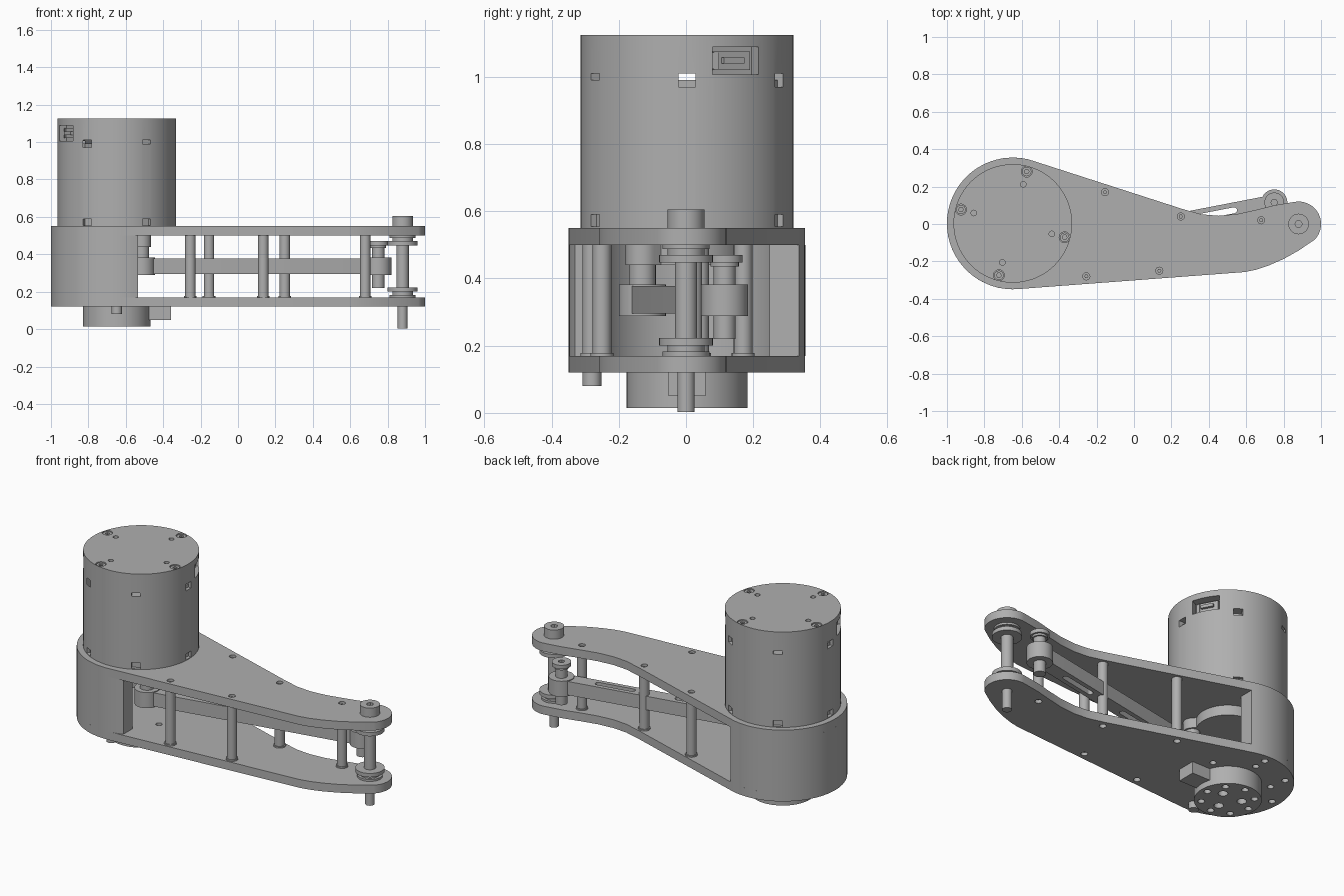
import bpy, bmesh
from math import sin, cos, radians, hypot, atan2
from mathutils import Matrix, Vector

cube = bpy.data.objects.get("Cube")
if cube:
    bpy.data.objects.remove(cube, do_unlink=True)

# One plain grey for the whole assembly
grey = bpy.data.materials.new("machined_grey")
grey.use_nodes = True
COLOR = (0.43, 0.43, 0.43, 1)
grey.diffuse_color = COLOR
grey.node_tree.nodes["Principled BSDF"].inputs["Base Color"].default_value = COLOR

MX, MY = -0.648, 0.003      # motor axis
TX, TY = 0.88, 0.0          # tip axis
BODY_R, PLATE_R = 0.317, 0.352


def finish(name, bm):
    bmesh.ops.recalc_face_normals(bm, faces=bm.faces)
    mesh = bpy.data.meshes.new(name)
    bm.to_mesh(mesh)
    bm.free()
    mesh.materials.append(grey)
    ob = bpy.data.objects.new(name, mesh)
    bpy.context.collection.objects.link(ob)
    return ob


def prism(name, pts, z0, z1):
    bm = bmesh.new()
    face = bm.faces.new([bm.verts.new((x, y, z0)) for x, y in pts])
    new = bmesh.ops.extrude_face_region(bm, geom=[face])["geom"]
    bmesh.ops.translate(bm, vec=(0, 0, z1 - z0),
                        verts=[v for v in new if isinstance(v, bmesh.types.BMVert)])
    return finish(name, bm)


def arc(x, y, r, a0, a1, n):
    return [(x + r * cos(radians(a0 + (a1 - a0) * i / n)),
             y + r * sin(radians(a0 + (a1 - a0) * i / n))) for i in range(n + 1)]


def cyl(name, x, y, z0, z1, r, n=32):
    return prism(name, arc(x, y, r, 0, 360, n)[:-1], z0, z1)


def polar(r, deg):
    return MX + r * cos(radians(deg)), MY + r * sin(radians(deg))


def block(name, r, deg, z, size):
    """Box placed at a radius and angle round the motor axis."""
    bm = bmesh.new()
    x, y = polar(r, deg)
    place = (Matrix.Translation((x, y, z)) @ Matrix.Rotation(radians(deg), 4, "Z")
             @ Matrix.Diagonal((*size, 1)))
    bmesh.ops.create_cube(bm, size=1, matrix=place)
    return finish(name, bm)


def capsule(name, p, q, rp, rq, z0, z1):
    a = atan2(q[1] - p[1], q[0] - p[0]) * 180 / 3.14159265
    return prism(name, arc(*q, rq, a - 90, a + 90, 16) + arc(*p, rp, a + 90, a + 270, 16), z0, z1)


def select(ob):
    bpy.ops.object.select_all(action="DESELECT")
    ob.select_set(True)
    bpy.context.view_layer.objects.active = ob


def cut(target, cutters):
    for c in cutters:
        c.hide_render = True
        mod = target.modifiers.new("cut", "BOOLEAN")
        mod.operation, mod.solver, mod.object = "DIFFERENCE", "EXACT", c
        select(target)
        bpy.ops.object.modifier_apply(modifier=mod.name)
        bpy.data.objects.remove(c, do_unlink=True)


# Two arm plates with screw holes
upper_edge = [(0.75, 0.1), (0.65, 0.075), (0.55, 0.053), (0.45, 0.044), (0.36, 0.052), (0.26, 0.08)]
lower_edge = [(0.59, -0.257), (0.65, -0.245), (0.72, -0.222), (0.8, -0.187), (0.88, -0.142)]
outline = (arc(MX, MY, PLATE_R, 71, 274, 48) + lower_edge
           + arc(TX, TY, 0.12, -45, 100, 24) + upper_edge)
posts = [(-0.255, -0.28), (0.135, -0.25), (-0.155, 0.17), (0.25, 0.04), (0.68, 0.02)]
top_plate = prism("top_plate", outline, 0.5, 0.55)
bottom_plate = prism("bottom_plate", outline, 0.12, 0.17)
cut(top_plate, [cyl("hole", x, y, 0.53, 0.6, 0.019, 16) for x, y in posts])
wall_screws = [polar(0.305, a) for a in (90, 135, 180, 225)]
cut(bottom_plate, [cyl("hole", x, y, 0.1, 0.14, 0.019, 16) for x, y in posts + wall_screws])
cut(bottom_plate, [cyl("hole", *polar(0.23, a), 0.1, 0.2, 0.018, 16) for a in range(30, 390, 60)])

# Spacer posts with small foot collars
for i, (x, y) in enumerate(posts):
    cyl(f"spacer_post_{i}", x, y, 0.17, 0.5, 0.028, 24)
    cyl(f"spacer_foot_{i}", x, y, 0.17, 0.178, 0.034, 24)
    cyl(f"post_screw_{i}", x, y, 0.525, 0.54, 0.011, 6)

# C-shaped housing wall below the motor
prism("housing_wall", arc(MX, MY, PLATE_R, 71, 289, 56) + arc(MX, MY, 0.27, 295, 65, 48), 0.17, 0.5)

# Motor can with vent notches, see-through slots and connector pockets
motor = cyl("motor_can", MX, MY, 0.55, 1.125, BODY_R, 72)
cut(motor, [block("slot", 0, a, 1.0, (0.8, 0.05, 0.02)) for a in (0, 60, 120)])
cut(motor, [block("notch", BODY_R, a, z, (0.04, 0.05, 0.036))
            for a in range(0, 360, 60) for z in (0.988, 0.572)])
cut(motor, [block("pocket", BODY_R, a, 1.048, (0.11, 0.155, 0.082)) for a in (28, 208)])
for a in (28, 208):
    block("connector_shell", 0.27, a, 1.048, (0.03, 0.12, 0.055))
    block("connector_tongue", 0.28, a, 1.048, (0.04, 0.07, 0.018))
    block("connector_side", 0.275, a - 11, 1.048, (0.035, 0.02, 0.05))

# Motor cover screws and small holes
angles = [75 + 90 * k for k in range(4)]
cut(motor, [cyl("hole", *polar(0.287, a), 1.1, 1.2, 0.029, 24) for a in angles]
    + [cyl("hole", *polar(0.216, a), 1.1, 1.2, 0.015, 16) for a in angles])
for a in angles:
    head = cyl("cover_screw", *polar(0.287, a), 1.09, 1.12, 0.025, 24)
    cut(head, [cyl("hex", *polar(0.287, a), 1.108, 1.2, 0.013, 6)])

# Output hub inside the housing and the crank that drives the link
CRANK, ROCKER = (-0.515, -0.13), (0.75, 0.115)
cyl("output_hub", MX, MY, 0.44, 0.5, 0.17, 48)
capsule("crank_arm", (MX, MY), CRANK, 0.06, 0.05, 0.44, 0.5)
cyl("crank_spacer", *CRANK, 0.38, 0.44, 0.04)

# Connecting link with round eyes and a lightening slot
dx, dy = ROCKER[0] - CRANK[0], ROCKER[1] - CRANK[1]


def along(t):
    return CRANK[0] + dx * t, CRANK[1] + dy * t


link = capsule("link_bar", CRANK, ROCKER, 0.042, 0.042, 0.295, 0.377)
cut(link, [capsule("slot", along(a), along(b), 0.016, 0.016, 0.2, 0.5)
           for a, b in ((0.67, 0.83), (0.3, 0.46))])
for name, p in (("link_crank_eye", CRANK), ("link_rocker_eye", ROCKER)):
    cyl(name, *p, 0.288, 0.382, 0.07, 40)

# Rocker pin at the far end of the link
cyl("rocker_pin", *ROCKER, 0.22, 0.445, 0.033)
cyl("rocker_neck", *ROCKER, 0.435, 0.45, 0.042)
rocker_head = cyl("rocker_head", *ROCKER, 0.447, 0.47, 0.053)
cut(rocker_head, [cyl("hex", *ROCKER, 0.455, 0.6, 0.018, 6)])

# Tip axle with flanged bearings and a socket-head bolt
cyl("tip_shaft", TX, TY, 0.17, 0.5, 0.033)
cyl("tip_stub", TX, TY, 0.003, 0.17, 0.026)
for z, s in ((0.17, 1), (0.5, -1)):
    for r, a, b in ((0.07, 0, 0.012), (0.055, 0.012, 0.03), (0.08, 0.03, 0.053)):
        lo, hi = sorted((z + s * a, z + s * b))
        cyl("tip_bearing", TX, TY, lo, hi, r, 40)
bolt = cyl("tip_bolt_head", TX, TY, 0.55, 0.605, 0.055)
cut(bolt, [cyl("hex", TX, TY, 0.58, 0.7, 0.02, 6)])

# Lower flange with bolt circle, stop tab and locating pin
flange = cyl("lower_flange", MX, MY, 0.015, 0.12, 0.18, 56)
cut(flange, [cyl("hole", *polar(0.142, a), 0, 0.05, 0.019, 16) for a in range(0, 360, 45)]
    + [cyl("hole", *polar(0.075, a), 0, 0.05, 0.026, 16) for a in (30, 150, 270)])
block("stop_tab", 0.225, 0, 0.085, (0.13, 0.11, 0.07))
cyl("locating_pin", MX, MY - 0.283, 0.08, 0.12, 0.028, 24)

# Smooth round walls while keeping machined edges crisp
for ob in list(bpy.context.scene.objects):
    if ob.type == "MESH" and ob.data.materials and ob.data.materials[0] == grey:
        select(ob)
        bpy.ops.object.shade_smooth_by_angle(angle=radians(30))
